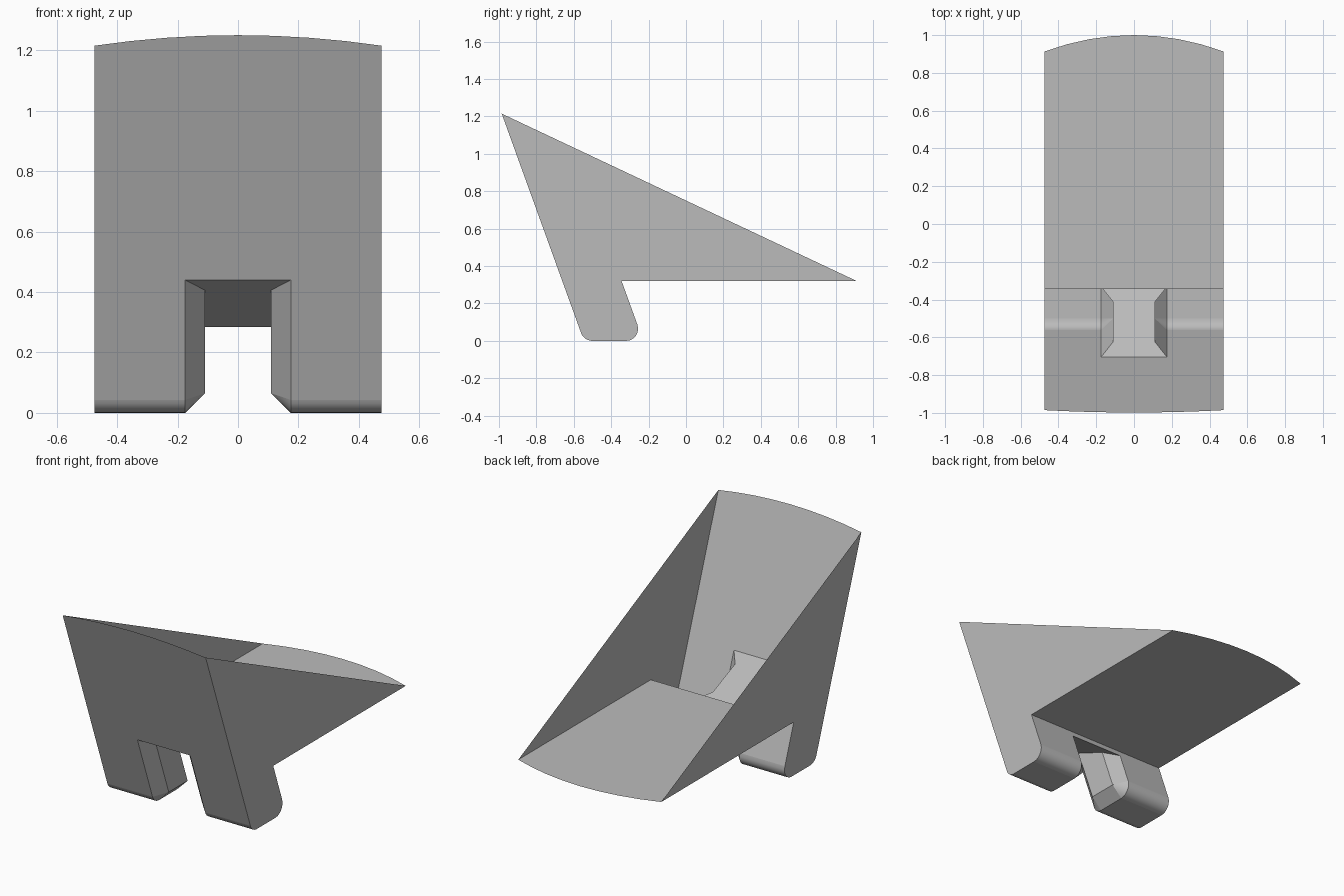
import bpy, bmesh, math
from mathutils import Vector

cube = bpy.data.objects.get("Cube")
if cube:
    bpy.data.objects.remove(cube, do_unlink=True)

grey = bpy.data.materials.new("plain grey")
grey.use_nodes = True
colour = (0.5, 0.5, 0.5, 1)
grey.diffuse_color = colour
grey.node_tree.nodes["Principled BSDF"].inputs["Base Color"].default_value = colour

W, GAP, INNER = 0.475, 0.175, 0.11   # half widths: body, leg gap, narrow gap
R, LEAN = 0.065, math.radians(19.9)  # foot rounding, backward lean
FLOOR, STEPS = 0.32, 6

# Section points, as (y, z)
heel_c, toe_c = Vector((-0.321, R)), Vector((-0.5, R))
up = Vector((-math.sin(LEAN), math.cos(LEAN)))
out = Vector((math.cos(LEAN), math.sin(LEAN)))


def along(start, z):
    """Point at height z on the leaning line through start."""
    return start + up * ((z - start.y) / up.y)


def arc(centre, a0, a1):
    return [centre + R * Vector((math.cos(a), math.sin(a)))
            for a in (a0 + (a1 - a0) * i / STEPS for i in range(STEPS + 1))]


toe = arc(toe_c, math.pi + LEAN, 1.5 * math.pi)
heel = arc(heel_c, -0.5 * math.pi, LEAN)
foot = toe + heel
front_top = along(toe[0], 1.215)
fold = along(heel[-1], FLOOR)
gap_front, gap_back = along(toe[0], 0.44), along(heel[-1], 0.285)
slope = (gap_back.y - gap_front.y) / (gap_back.x - gap_front.x)


def under_roof(p):
    """Where the leaning line through p meets the gap roof."""
    roof_z = gap_front.y + slope * (p.x - gap_front.x)
    return p + up * ((roof_z - p.y) / (up.y - slope * up.x))


in_front, in_back = under_roof(toe_c), under_roof(heel_c)


def at(x, p):
    return (x, p[0], p[1])


def build(name, faces):
    """Make one welded sheet from (points, smooth) faces."""
    bm = bmesh.new()
    for pts, smooth in faces:
        f = bm.faces.new([bm.verts.new(p) for p in pts])
        f.smooth = smooth
    bmesh.ops.remove_doubles(bm, verts=bm.verts, dist=0.0005)
    bmesh.ops.recalc_face_normals(bm, faces=bm.faces)
    mesh = bpy.data.meshes.new(name)
    bm.to_mesh(mesh)
    bm.free()
    mesh.materials.append(grey)
    ob = bpy.data.objects.new(name, mesh)
    bpy.context.collection.objects.link(ob)
    return ob


def notched(edge, base, notch):
    """Wall outline: outer edge, then a base line with the leg gap cut out."""
    return edge + [at(W, base), at(GAP, base), at(GAP, notch),
                   at(-GAP, notch), at(-GAP, base), at(-W, base)]


def bow(rise):
    """Shallow crown across the width, as (x, extra length)."""
    return [(W * k / 4, rise * (1 - (k / 4) ** 2)) for k in range(-4, 5)]


# Front wall with its crowned top, and the wall behind the legs
crown = [at(x, front_top + up * d) for x, d in bow(0.037)]
build("front_wall", [(notched(crown, toe[0], gap_front), False)])
build("rear_leg_wall", [(notched([at(-W, fold), at(W, fold)],
                                 heel[-1], gap_back), False)])

# Floor panel with its curved rear edge
rear = [(x, 0.913 + d, FLOOR) for x, d in bow(0.087)]
build("floor_panel", [([at(W, fold), at(-W, fold)] + rear, False)])

# Mirrored parts: side panels, rounded soles, inner leg faces
for s, side in ((1, "left"), (-1, "right")):
    outline = [front_top] + foot + [fold, (0.913, FLOOR)]
    build(side + "_side_panel", [([at(s * W, p) for p in outline], False)])

    sole = [([at(s * W, a), at(s * W, b), at(s * GAP, b), at(s * GAP, a)],
             i != STEPS)
            for i, (a, b) in enumerate(zip(foot, foot[1:]))]
    build(side + "_foot_sole", sole)

    o, n = s * GAP, s * INNER
    lining = [
        ([at(n, p) for p in (in_front, toe_c, heel_c, in_back)], False),
        ([at(o, gap_front), at(n, in_front), at(n, toe_c), at(o, toe[0])], False),
        ([at(o, gap_back), at(n, in_back), at(n, heel_c), at(o, heel[-1])], False),
        ([at(o, toe[-1]), at(n, toe_c), at(n, heel_c), at(o, heel[0])], False),
    ]
    for centre, curve in ((toe_c, toe), (heel_c, heel)):
        lining += [([at(n, centre), at(o, a), at(o, b)], True)
                   for a, b in zip(curve, curve[1:])]
    build(side + "_inner_leg_face", lining)

# Sloping roof over the leg gap
half = [(GAP, gap_front), (INNER, in_front), (INNER, in_back), (GAP, gap_back)]
roof = [at(x, p) for x, p in half] + [at(-x, p) for x, p in reversed(half)]
build("leg_gap_roof", [(roof, False)])
